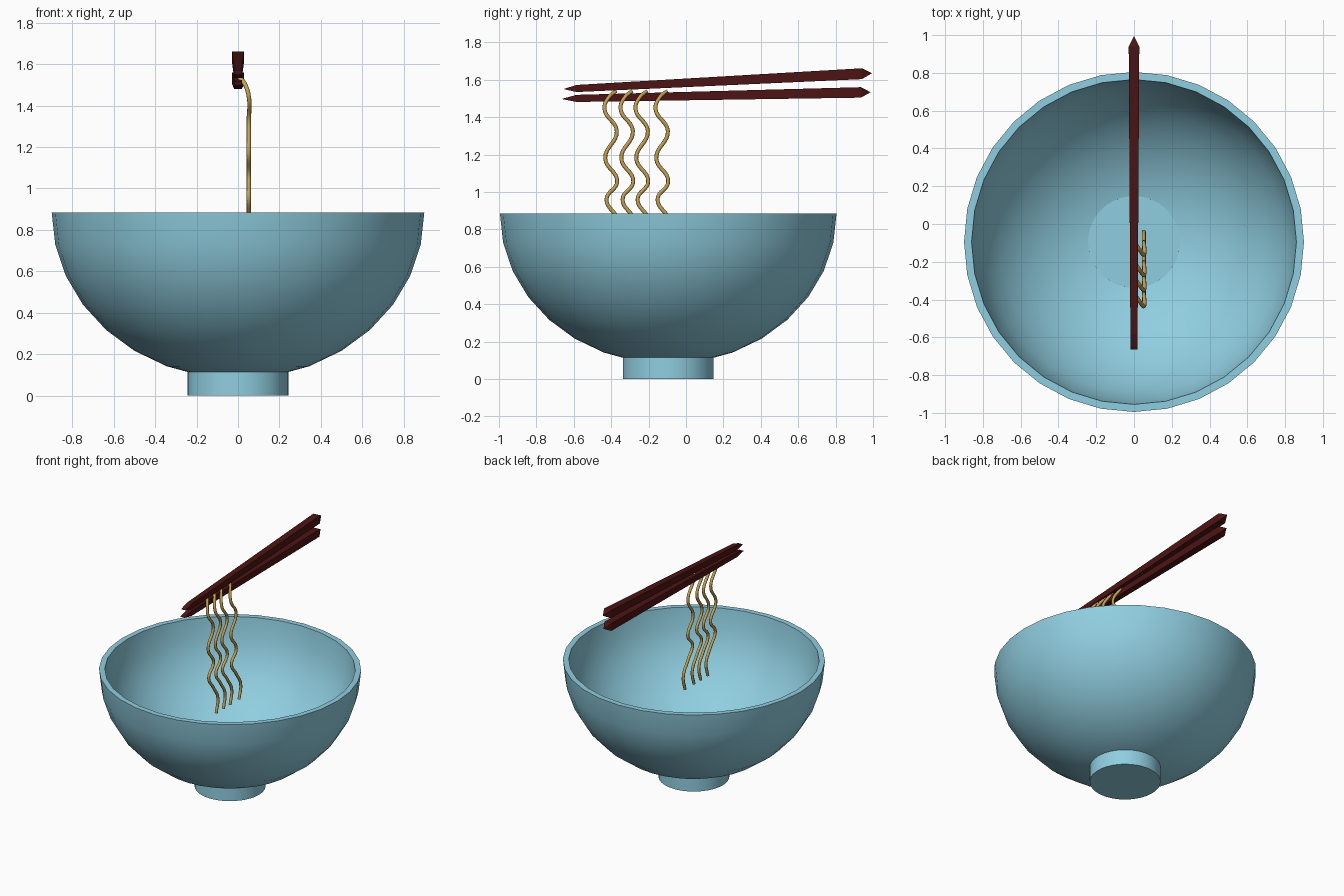
import bpy, bmesh, math
from mathutils import Vector

if "Cube" in bpy.data.objects:
    bpy.data.objects.remove(bpy.data.objects["Cube"])

CY = -0.095  # bowl centre in y


def material(name, rgb):
    m = bpy.data.materials.new(name)
    m.diffuse_color = (*rgb, 1)
    m.use_nodes = True
    m.node_tree.nodes["Principled BSDF"].inputs["Base Color"].default_value = m.diffuse_color
    return m


def add_mesh(name, bm, mat, smooth=None):
    bmesh.ops.recalc_face_normals(bm, faces=bm.faces)
    me = bpy.data.meshes.new(name)
    bm.to_mesh(me)
    bm.free()
    me.materials.append(mat)
    ob = bpy.data.objects.new(name, me)
    bpy.context.collection.objects.link(ob)
    if smooth:
        bpy.ops.object.select_all(action='DESELECT')
        ob.select_set(True)
        bpy.context.view_layer.objects.active = ob
        bpy.ops.object.shade_smooth_by_angle(angle=math.radians(smooth))
    return ob


def lathe(name, profile, sides, mat):
    bm = bmesh.new()
    vs = [bm.verts.new((r, 0, z)) for r, z in profile]
    es = [bm.edges.new(p) for p in zip(vs, vs[1:])]
    bmesh.ops.spin(bm, geom=vs + es, cent=(0, 0, 0), axis=(0, 0, 1),
                   angle=2 * math.pi, steps=sides, use_merge=True)
    bmesh.ops.remove_doubles(bm, verts=bm.verts, dist=1e-4)
    ob = add_mesh(name, bm, mat, 35)
    ob.location.y = CY
    return ob


blue = material("bowl_blue", (0.28, 0.62, 0.75))
red = material("dark_red_wood", (0.075, 0.007, 0.007))
gold = material("noodle_gold", (0.56, 0.36, 0.09))

# Bowl: squashed half sphere shell
RIM = 0.885
angles = [math.radians(11.25 * i) for i in range(9)]
outer = [(0.9 * math.sin(a), RIM - 0.805 * math.cos(a)) for a in angles]
inner = [(0.86 * math.sin(a), RIM - 0.765 * math.cos(a)) for a in angles]
lathe("bowl", outer + inner[::-1], 32, blue)

# Foot: disc that also forms the flat floor inside the bowl
lathe("bowl_foot", [(0, 0), (0.243, 0), (0.243, 0.163), (0, 0.163)], 48, blue)


# Chopsticks: tapered square bars, wedge at the front and point at the back
def chopstick(name, front_tip, front, back, back_tip):
    bm = bmesh.new()
    rings = []
    for y, z, hx, hz in (front_tip, front, back):
        rings.append([bm.verts.new((sx * hx, y, z + sz * hz))
                      for sx, sz in ((-1, -1), (1, -1), (1, 1), (-1, 1))])
    tip = bm.verts.new((0, *back_tip))
    for a, b in zip(rings, rings[1:]):
        for i in range(4):
            j = (i + 1) % 4
            bm.faces.new((a[i], a[j], b[j], b[i]))
    for i in range(4):
        bm.faces.new((rings[-1][i], rings[-1][(i + 1) % 4], tip))
    bmesh.ops.remove_doubles(bm, verts=bm.verts, dist=1e-4)
    add_mesh(name, bm, red)


chopstick("lower_chopstick", (-0.665, 1.497, 0.018, 0), (-0.585, 1.5, 0.019, 0.019),
          (0.935, 1.532, 0.028, 0.028), (0.987, 1.533))
chopstick("upper_chopstick", (-0.655, 1.55, 0.018, 0), (-0.585, 1.553, 0.019, 0.019),
          (0.94, 1.632, 0.028, 0.029), (0.995, 1.635))

# Noodles: one wavy strand repeated along the chopsticks
path = [(0.005, -0.375, 1.538), (0.03, -0.41, 1.51), (0.052, -0.436, 1.445),
        (0.052, -0.37, 1.325), (0.052, -0.432, 1.18), (0.052, -0.368, 1.055),
        (0.052, -0.425, 0.96), (0.052, -0.372, 0.87), (0.052, -0.315, 0.765),
        (0.052, -0.335, 0.66)]
cu = bpy.data.curves.new("noodle", 'CURVE')
cu.dimensions = '3D'
cu.bevel_depth = 0.0105
cu.bevel_resolution = 2
cu.resolution_u = 8
cu.use_fill_caps = True
sp = cu.splines.new('BEZIER')
sp.bezier_points.add(len(path) - 1)
for bp, co in zip(sp.bezier_points, path):
    bp.co = co
    bp.handle_left_type = bp.handle_right_type = 'AUTO'
cu.materials.append(gold)
for i, dy in enumerate((0, 0.086, 0.166, 0.273)):
    ob = bpy.data.objects.new(f"noodle_{i + 1}", cu)
    ob.location.y = dy
    bpy.context.collection.objects.link(ob)
